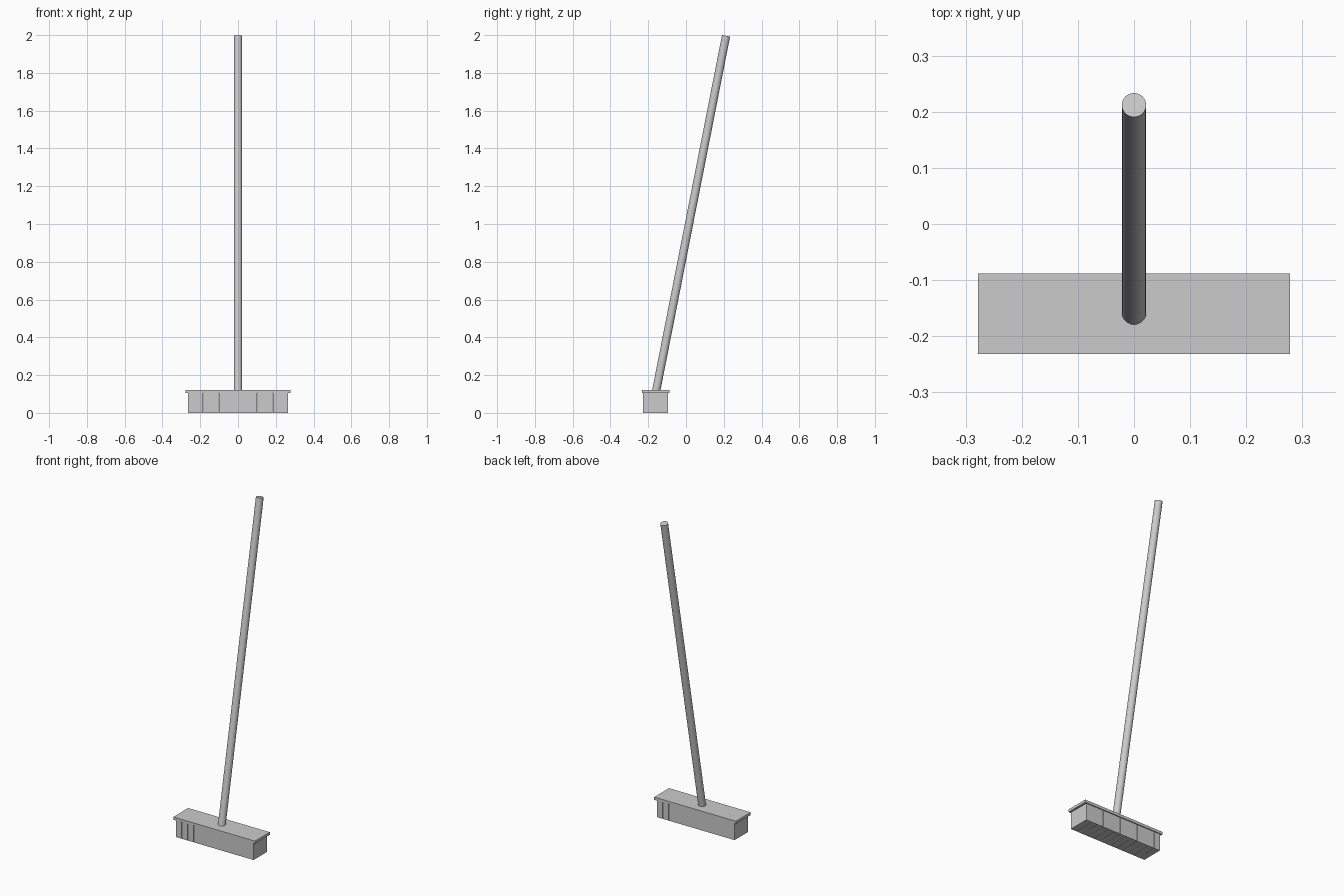
import bpy, bmesh
from mathutils import Vector, Matrix

if "Cube" in bpy.data.objects:
    bpy.data.objects.remove(bpy.data.objects["Cube"])


def make_object(name, bm):
    mesh = bpy.data.meshes.new(name)
    bm.to_mesh(mesh)
    bm.free()
    obj = bpy.data.objects.new(name, mesh)
    bpy.context.collection.objects.link(obj)
    return obj


def add_box(bm, lo, hi):
    lo, hi = Vector(lo), Vector(hi)
    mat = Matrix.Translation((lo + hi) / 2) @ Matrix.Diagonal((*(hi - lo), 1))
    bmesh.ops.create_cube(bm, size=1, matrix=mat)


# Head plate
bm = bmesh.new()
add_box(bm, (-0.278, -0.232, 0.105), (0.278, -0.088, 0.122))
make_object("head_plate", bm)

# Bristles: a row of slats separated by hairline gaps
COUNT, HALF, GAP = 13, 0.265, 0.001
pitch = (2 * HALF + GAP) / COUNT
bm = bmesh.new()
for i in range(COUNT):
    x = -HALF + i * pitch
    add_box(bm, (x, -0.227, 0.0), (x + pitch - GAP, -0.094, 0.105))
make_object("bristles", bm)

# Leaning handle, seated into the plate
bottom, top = Vector((0, -0.160, 0.106)), Vector((0, 0.212, 1.996))
axis = top - bottom
mat = Matrix.Translation((bottom + top) / 2) @ axis.to_track_quat('Z', 'Y').to_matrix().to_4x4()
bm = bmesh.new()
bmesh.ops.create_cone(bm, cap_ends=True, segments=32, radius1=0.0218,
                      radius2=0.0218, depth=axis.length, matrix=mat)
handle = make_object("handle", bm)

bpy.context.view_layer.objects.active = handle
handle.select_set(True)
bpy.ops.object.shade_smooth_by_angle()
